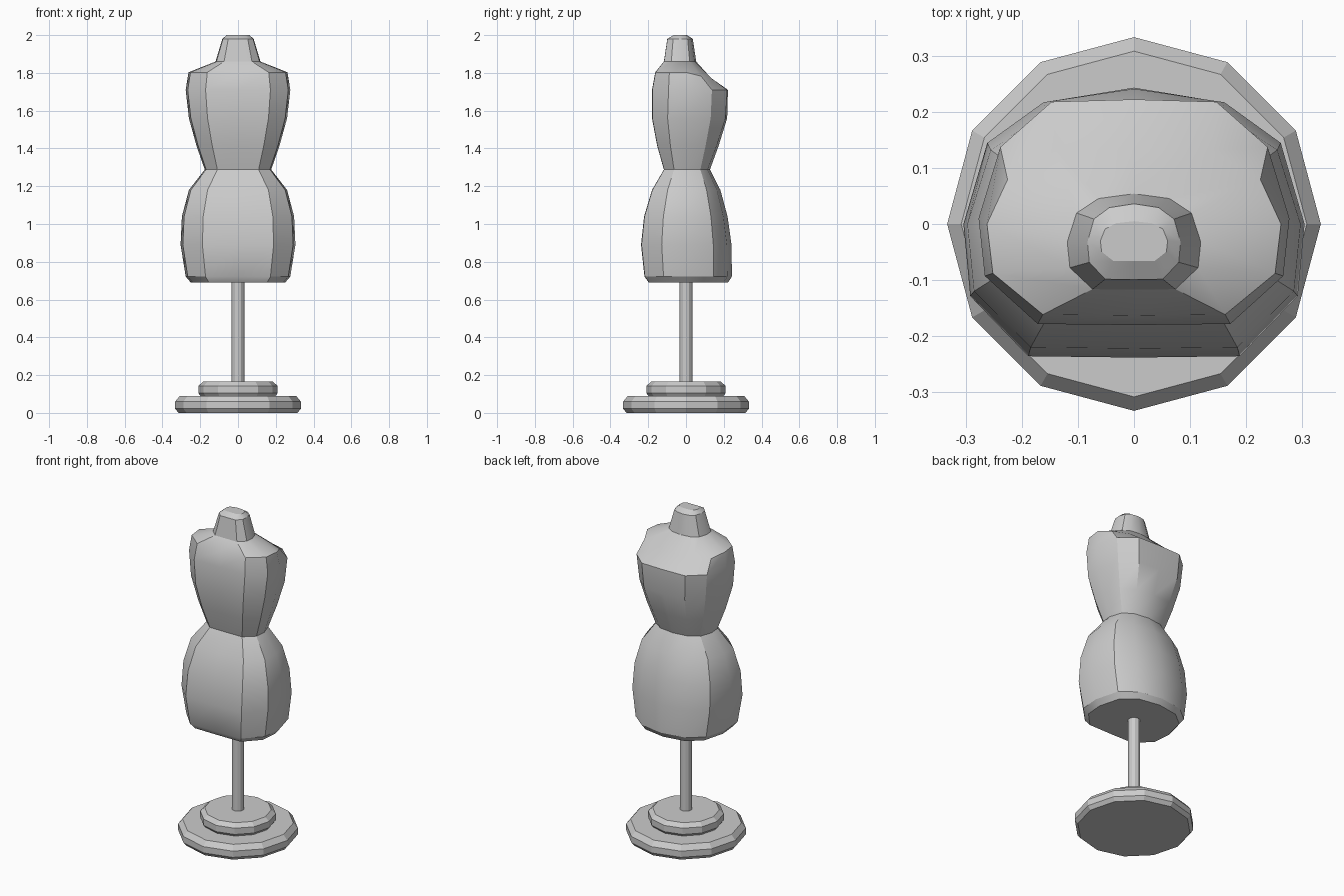
import bpy, bmesh, math

if "Cube" in bpy.data.objects:
    bpy.data.objects.remove(bpy.data.objects["Cube"])

# Half outline of the torso section, from the -y side round to the +y side
HALF = [(0, -1), (.62, -.99), (.96, -.54), (1, 0), (.86, .60), (.53, .90), (0, 1)]


def loft(name, rings, angle=30):
    """Skin a stack of closed rings of points and cap both ends."""
    bm = bmesh.new()
    rows = [[bm.verts.new(p) for p in ring] for ring in rings]
    n = len(rows[0])
    for a, b in zip(rows, rows[1:]):
        for i in range(n):
            j = (i + 1) % n
            bm.faces.new((a[i], a[j], b[j], b[i]))
    bm.faces.new(rows[0][::-1])
    bm.faces.new(rows[-1])
    bmesh.ops.recalc_face_normals(bm, faces=bm.faces)
    mesh = bpy.data.meshes.new(name)
    bm.to_mesh(mesh)
    bm.free()
    ob = bpy.data.objects.new(name, mesh)
    bpy.context.collection.objects.link(ob)
    bpy.ops.object.select_all(action='DESELECT')
    ob.select_set(True)
    bpy.context.view_layer.objects.active = ob
    bpy.ops.object.shade_smooth_by_angle(angle=math.radians(angle))
    return ob


def section(z, hx, y0, y1, yc=0.0, square=0.0, drop=0.0):
    """Mirrored torso ring; square flattens the +y side, drop lowers it."""
    pts = []
    for tx, ty in HALF:
        k = ty + square if tx == .53 else ty
        y = yc + k * ((y1 - yc) if k > 0 else (yc - y0))
        pts.append((tx * hx, y, z - drop * max(0, ty)))
    return pts + [(-x, y, z) for x, y, z in pts[-2:0:-1]]


def lathe(name, profile, sides=12):
    """Turned part from (radius, height) pairs."""
    turn = [2 * math.pi * i / sides for i in range(sides)]
    return loft(name, [[(r * math.cos(a), r * math.sin(a), z) for a in turn]
                       for r, z in profile], 20)


# Stand
lathe("base_plate", [(.315, 0), (.333, .022), (.333, .06), (.308, .09)])
lathe("base_collar", [(.195, .085), (.21, .105), (.21, .143), (.185, .165)])
lathe("pole", [(.034, .15), (.034, .72)])

# Hips, from hem to waist
hips = [section(*r) for r in [
    (.69, .25, -.197, .222), (.722, .277, -.22, .243), (.89, .304, -.238, .241),
    (1.04, .297, -.222, .22), (1.18, .26, -.18, .182)]]
waist = section(1.288, .176, -.117, .127)

# Chest, from waist to shoulder slope
chest = [section(*r) for r in [
    (1.415, .22, -.153, .173, 0, .04), (1.56, .26, -.18, .218, 0, .06),
    (1.71, .277, -.18, .222, .01, .08), (1.803, .262, -.163, .132, 0, .1, .033)]]
neck_base = section(1.86, .119, -.117, .054, -.032)
loft("torso", hips + [waist] + chest + [neck_base])

# Neck with bevelled cap
loft("neck", [neck_base, section(1.98, .083, -.099, .036, -.032),
              section(2.0, .06, -.066, .005, -.03)])
